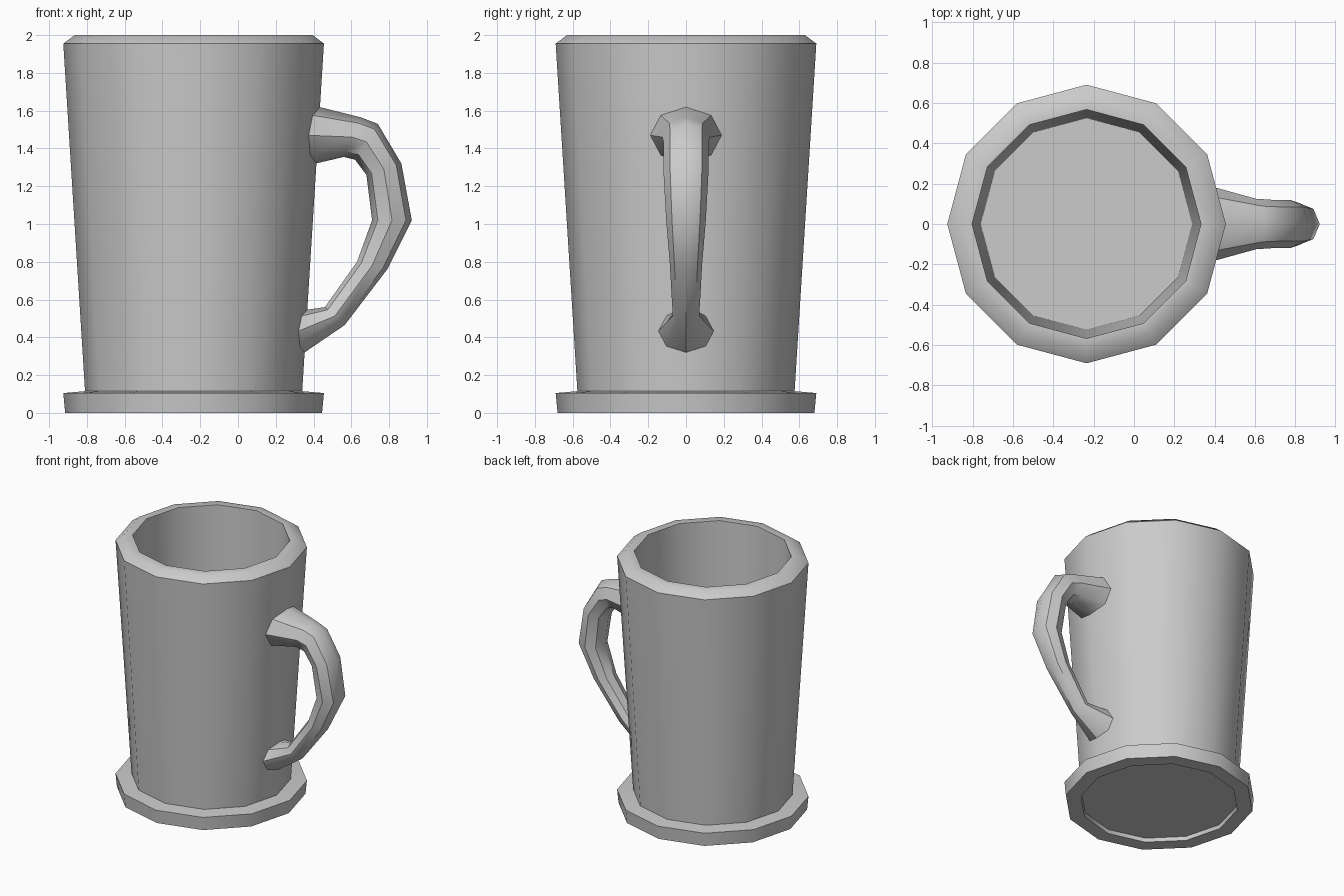
import bpy, bmesh, math

if "Cube" in bpy.data.objects:
    bpy.data.objects.remove(bpy.data.objects["Cube"])

CX = -0.235      # axis of the cup
SIDES = 12


def loft(name, rings, caps=False):
    """Bridge successive rings of points; optionally cap both ends."""
    bm = bmesh.new()
    loops = [[bm.verts.new(p) for p in ring] for ring in rings]
    for a, b in zip(loops, loops[1:]):
        n = len(a)
        for i in range(n):
            j = (i + 1) % n
            bm.faces.new((a[i], a[j], b[j], b[i]))
    if caps:
        bm.faces.new(loops[0][::-1])
        bm.faces.new(loops[-1])
    bmesh.ops.recalc_face_normals(bm, faces=bm.faces)
    mesh = bpy.data.meshes.new(name)
    bm.to_mesh(mesh)
    bm.free()
    ob = bpy.data.objects.new(name, mesh)
    bpy.context.collection.objects.link(ob)
    bpy.ops.object.select_all(action='DESELECT')
    ob.select_set(True)
    bpy.context.view_layer.objects.active = ob
    bpy.ops.object.shade_smooth_by_angle(angle=math.radians(42))
    return ob


def circle(r, z):
    return [(CX + r * math.cos(2 * math.pi * i / SIDES),
             r * math.sin(2 * math.pi * i / SIDES), z) for i in range(SIDES)]


# Cup: recessed underside, foot, tapered wall, bevelled rim, hollow inside
profile = [(0.565, 0.03), (0.57, 0.0), (0.68, 0.0), (0.69, 0.105),
           (0.575, 0.115), (0.69, 1.955), (0.63, 2.0), (0.567, 2.0),
           (0.525, 0.10)]
loft("mug_body", [circle(r, z) for r, z in profile], caps=True)

# Handle: outer point, inner point (x, z) and half width of each section
sections = [((0.43, 1.62), (0.41, 1.32), 0.19),
            ((0.65, 1.565), (0.56, 1.355), 0.125),
            ((0.74, 1.53), (0.62, 1.34), 0.12),
            ((0.865, 1.32), (0.68, 1.26), 0.12),
            ((0.92, 1.02), (0.71, 1.02), 0.105),
            ((0.79, 0.76), (0.63, 0.80), 0.085),
            ((0.565, 0.465), (0.46, 0.56), 0.07),
            ((0.345, 0.315), (0.36, 0.545), 0.15)]
rings = []
for k, (o, n, w) in enumerate(sections):
    # End sections wrap around the angled cup wall
    wrap = math.tan(math.radians(15)) if k in (0, len(sections) - 1) else 0
    ring = []
    for i in range(8):
        c, s = math.cos(i * math.pi / 4), math.sin(i * math.pi / 4)
        x = (o[0] + n[0]) / 2 + c * (o[0] - n[0]) / 2
        z = (o[1] + n[1]) / 2 + c * (o[1] - n[1]) / 2
        y = w * s
        ring.append((x - wrap * abs(y), y, z))
    rings.append(ring)
loft("handle", rings)
